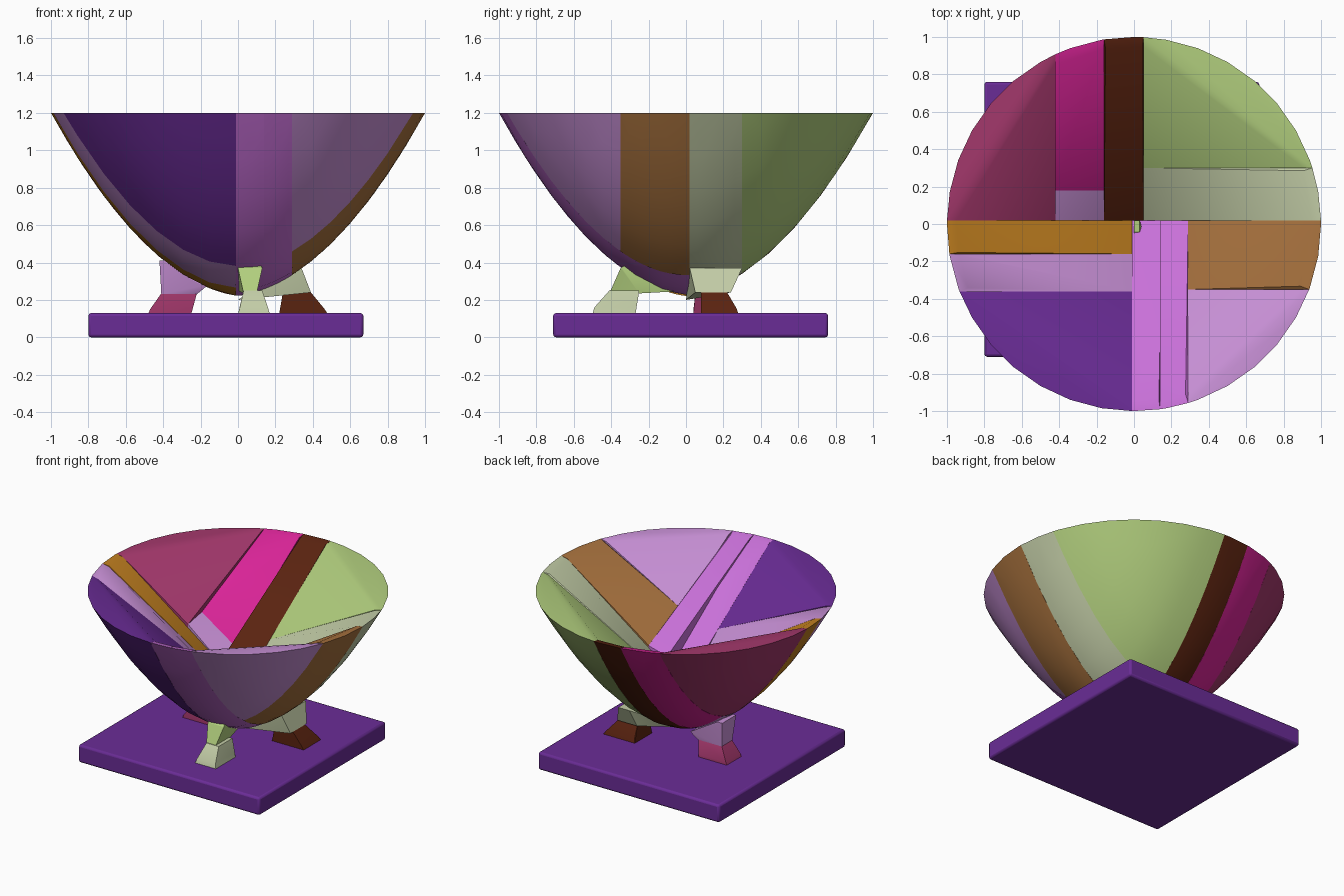
import bpy, bmesh, math

cube = bpy.data.objects.get("Cube")
if cube:
    bpy.data.objects.remove(cube, do_unlink=True)


def material(name, rgb):
    m = bpy.data.materials.new(name)
    m.use_nodes = True
    col = [(c / 255 / 12.92) if c < 11 else ((c / 255 + 0.055) / 1.055) ** 2.4 for c in rgb] + [1]
    m.diffuse_color = col
    m.node_tree.nodes["Principled BSDF"].inputs["Base Color"].default_value = col
    return m


purple = material("deep purple", (106, 44, 150))
lavender = material("lavender", (200, 144, 214))
orchid = material("orchid", (200, 112, 216))
brown = material("brown", (168, 114, 62))
orange = material("orange", (194, 128, 32))
sage = material("sage", (194, 204, 166))
green = material("light green", (178, 207, 126))
dark = material("dark brown", (90, 35, 16))
magenta = material("magenta", (218, 36, 152))
maroon = material("maroon", (164, 56, 108))


def hull(name, pts, mat, angle=38):
    """Solid convex block wrapped around the given points."""
    bm = bmesh.new()
    for p in pts:
        bm.verts.new(p)
    bmesh.ops.remove_doubles(bm, verts=bm.verts, dist=0.004)
    bmesh.ops.convex_hull(bm, input=bm.verts)
    bmesh.ops.delete(bm, geom=[v for v in bm.verts if not v.link_faces], context='VERTS')
    bmesh.ops.recalc_face_normals(bm, faces=bm.faces)
    me = bpy.data.meshes.new(name)
    bm.to_mesh(me)
    bm.free()
    me.materials.append(mat)
    ob = bpy.data.objects.new(name, me)
    bpy.context.collection.objects.link(ob)
    bpy.ops.object.select_all(action='DESELECT')
    ob.select_set(True)
    bpy.context.view_layer.objects.active = ob
    bpy.ops.object.shade_smooth_by_angle(angle=math.radians(angle))
    return ob


def outer(x, y):
    r = math.hypot(x, y)
    return (x, y, 0.22 + 0.15 * r + 0.83 * r * r)


def inner(x, y):
    return (x, y, 0.5 + 0.8 * math.hypot(x, y))


def panel(name, x0, x1, y0, y1, mat, top=None, n=7):
    """Thick block over a rectangle of the bowl: curved below, straight ramp above."""
    flat = []
    for i in range(n + 1):
        for j in range(n + 1):
            x, y = x0 + (x1 - x0) * i / n, y0 + (y1 - y0) * j / n
            if math.hypot(x, y) < 0.96:
                flat.append((x, y))
    # rim points inside the rectangle, and where its sides meet the rim
    rim = [(math.cos(k * math.tau / 36), math.sin(k * math.tau / 36)) for k in range(36)]
    for s in (-1, 1):
        rim += [(x, s * math.sqrt(1 - x * x)) for x in (x0, x1)]
        rim += [(s * math.sqrt(1 - y * y), y) for y in (y0, y1)]
    e = 1e-5
    rim = [(x, y) for x, y in rim if x0 - e <= x <= x1 + e and y0 - e <= y <= y1 + e]
    # inner edge of the rim, and raised corners near the middle of the bowl
    lip = [(min(max(x * 0.95, x0), x1), min(max(y * 0.95, y0), y1), 1.19) for x, y in rim]
    if top is None:
        top = [inner(x, y) for x in (x0, x1) for y in (y0, y1) if math.hypot(x, y) < 0.6]
    return hull(name, [outer(x, y) for x, y in flat + rim] + lip + top, mat)


# Bowl panels
panel("panel_back_right", -1, -0.42, 0.02, 1, maroon)
panel("strip_back_right", -0.42, -0.16, 0.18, 1, magenta)
panel("inner_block", -0.42, -0.16, 0.02, 0.18, lavender)
panel("strip_back", -0.16, 0.05, 0.02, 1, dark)
panel("panel_back_left", 0.05, 1, 0.30, 1, green)
panel("strip_left_back", 0.05, 1, 0.02, 0.30, sage)
panel("strip_left_front", 0.29, 1, -0.35, 0.02, brown)
panel("panel_front_left", 0.29, 1, -1, -0.35, lavender)
panel("panel_front_right", -1, -0.01, -1, -0.36, purple)
panel("strip_right_front", -1, -0.01, -0.36, -0.16, lavender)
panel("strip_right_back", -1, -0.01, -0.16, 0.02, orange)

# Front strip: two halves, the right one dropping away below a ridge
panel("strip_front_high", 0.14, 0.29, -1, 0.02, orchid, [(0.14, 0.02, 0.69), (0.29, 0.02, 0.73)])
panel("strip_front_low", -0.01, 0.14, -1, 0.02, orchid,
      [(-0.01, 0.02, 0.53), (0.14, 0.02, 0.56), (0.14, -0.56, 0.97)])


def box_ring(x0, x1, y0, y1, z):
    return [(x, y, z) for x in (x0, x1) for y in (y0, y1)]


# Upper legs
hull("front_leg", box_ring(0, 0.13, -0.35, -0.34, 0.37) + box_ring(0.03, 0.10, -0.41, -0.25, 0.235)
     + box_ring(0, 0.04, -0.03, 0.02, 0.25) + box_ring(0, 0.03, -0.04, 0.02, 0.585), green, 30)
hull("left_leg", box_ring(0.25, 0.34, 0.02, 0.30, 0.37) + box_ring(0.23, 0.39, 0.05, 0.24, 0.24)
     + [(0, 0, 0.20), (0.03, 0.04, 0.22)], sage, 30)
hull("right_leg", box_ring(-0.42, -0.38, 0.02, 0.18, 0.41) + box_ring(-0.41, -0.22, 0.05, 0.17, 0.23)
     + box_ring(-0.17, -0.16, 0.02, 0.18, 0.28), lavender, 30)

# Feet
hull("front_foot", box_ring(0, 0.17, -0.50, -0.27, 0.125) + box_ring(0.01, 0.16, -0.49, -0.27, 0.16)
     + box_ring(0.03, 0.13, -0.41, -0.25, 0.25), sage, 30)
hull("left_foot", box_ring(0.22, 0.48, 0.08, 0.28, 0.125) + box_ring(0.23, 0.46, 0.08, 0.27, 0.155)
     + box_ring(0.24, 0.39, 0.08, 0.22, 0.24), dark, 30)
hull("right_foot", box_ring(-0.48, -0.25, 0.04, 0.21, 0.125) + box_ring(-0.47, -0.25, 0.04, 0.21, 0.15)
     + box_ring(-0.41, -0.22, 0.05, 0.17, 0.235), maroon, 30)

# Base plate with softened edges
base = hull("base_plate", box_ring(-0.80, 0.67, -0.71, 0.76, 0) + box_ring(-0.80, 0.67, -0.71, 0.76, 0.13), purple, 30)
bev = base.modifiers.new("soft edges", 'BEVEL')
bev.width, bev.segments = 0.015, 2
